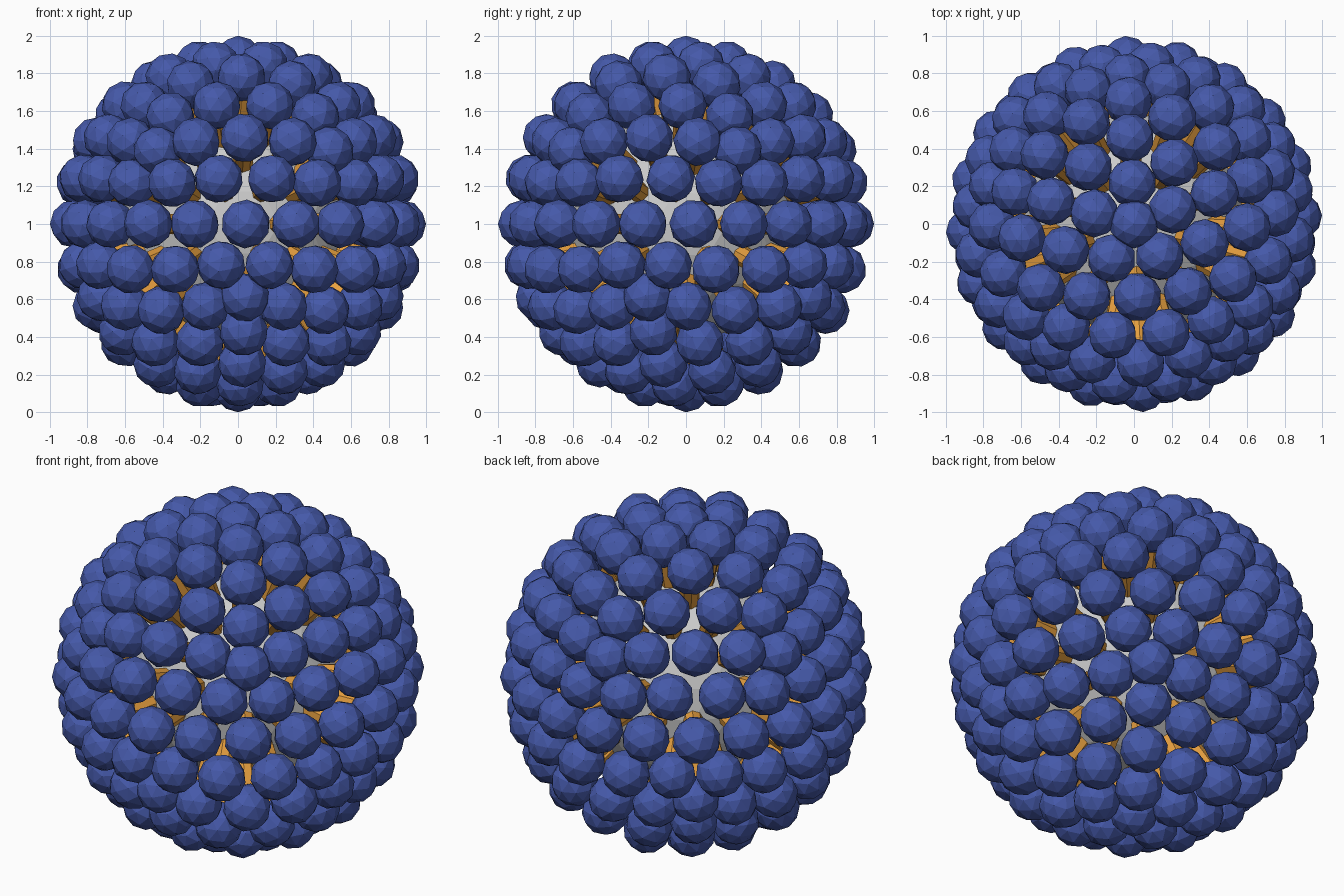
import bpy, bmesh
from math import radians
from mathutils import Matrix, Vector

if "Cube" in bpy.data.objects:
    bpy.data.objects.remove(bpy.data.objects["Cube"])

CENTRE = Vector((0, 0, 1))
BALL_R = 0.13
RING_R = 0.87      # distance of ball centres from the middle
CORE_R = 0.62
STEM_R = 0.055
TURN = Matrix.Rotation(radians(20.7), 4, 'Z')


def finish(name, bm, colour=None):
    mesh = bpy.data.meshes.new(name)
    bm.to_mesh(mesh)
    bm.free()
    ob = bpy.data.objects.new(name, mesh)
    bpy.context.collection.objects.link(ob)
    if colour:
        mat = bpy.data.materials.new(name + "_colour")
        mat.diffuse_color = colour
        mat.use_nodes = True
        mat.node_tree.nodes["Principled BSDF"].inputs["Base Color"].default_value = mat.diffuse_color
        mesh.materials.append(mat)
    return ob


# Core: faceted sphere whose vertices carry the stems
core = bmesh.new()
bmesh.ops.create_icosphere(core, subdivisions=3, radius=CORE_R,
                           matrix=Matrix.Translation(CENTRE) @ TURN)
directions = [(v.co - CENTRE).normalized() for v in core.verts]
finish("core", core)

# Stems and ball tips, one pair along every direction
stems, tips = bmesh.new(), bmesh.new()
for d in directions:
    turn = Vector((0, 0, 1)).rotation_difference(d).to_matrix().to_4x4()
    inner, outer = CORE_R - 0.05, RING_R
    bmesh.ops.create_cone(
        stems, cap_ends=True, segments=8, radius1=STEM_R, radius2=STEM_R,
        depth=outer - inner,
        matrix=Matrix.Translation(CENTRE + d * (inner + outer) / 2) @ turn)
    bmesh.ops.create_icosphere(
        tips, subdivisions=2, radius=BALL_R,
        matrix=Matrix.Translation(CENTRE + d * RING_R) @ turn)
finish("stems", stems, (0.8, 0.35, 0.05, 1))
finish("ball_tips", tips, (0.06, 0.1, 0.4, 1))
